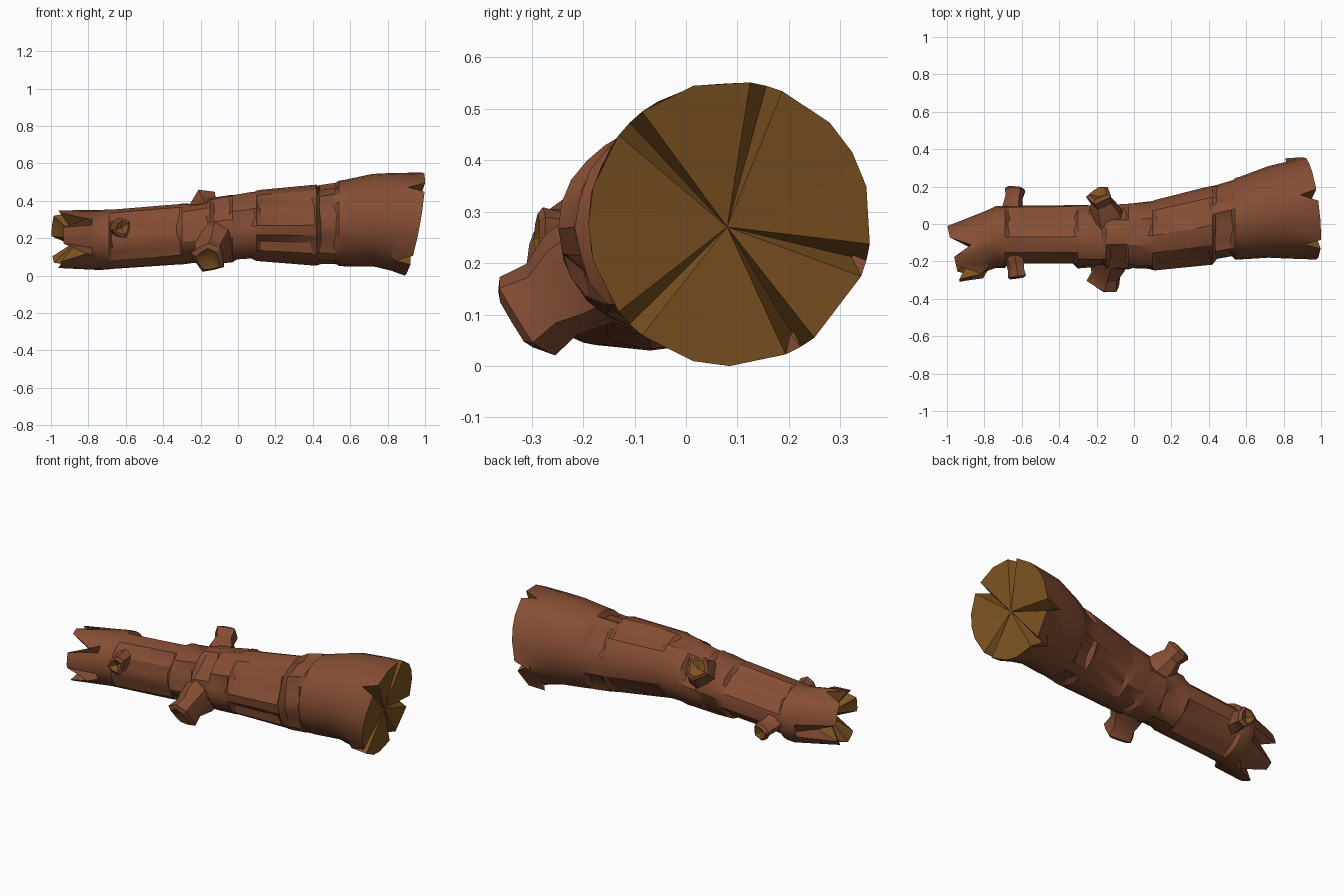
import bpy, bmesh, math, random
from mathutils import Vector

if "Cube" in bpy.data.objects:
    bpy.data.objects.remove(bpy.data.objects["Cube"])

random.seed(4)
N = 24


def material(name, col):
    m = bpy.data.materials.new(name)
    m.diffuse_color = (*col, 1)
    m.use_nodes = True
    m.node_tree.nodes["Principled BSDF"].inputs["Base Color"].default_value = m.diffuse_color
    return m


BARK = material("bark_brown", (0.235, 0.075, 0.034))
WOOD = material("cut_wood", (0.21, 0.088, 0.016))

# Main outline of the log: x, centre y, centre z, radius y, radius z
PATH = [(-0.95, -.16, .195, .15, .155), (-0.74, -.07, .19, .165, .16),
        (-0.31, -.068, .223, .168, .163), (-0.05, -.066, .25, .176, .18),
        (0.10, -.062, .267, .187, .188), (0.42, -.005, .27, .21, .216),
        (0.56, .03, .28, .22, .23), (0.72, .065, .297, .245, .247),
        (0.93, .085, .277, .275, .277)]


def section(x):
    for a, b in zip(PATH, PATH[1:]):
        if x <= b[0]:
            t = (x - a[0]) / (b[0] - a[0])
            return [p + (q - p) * t for p, q in zip(a[1:], b[1:])]
    return PATH[-1][1:]


def finish(name, bm):
    bmesh.ops.recalc_face_normals(bm, faces=bm.faces)
    me = bpy.data.meshes.new(name)
    bm.to_mesh(me)
    bm.free()
    me.materials.append(BARK)
    me.materials.append(WOOD)
    ob = bpy.data.objects.new(name, me)
    bpy.context.collection.objects.link(ob)
    bpy.ops.object.select_all(action='DESELECT')
    ob.select_set(True)
    bpy.context.view_layer.objects.active = ob
    bpy.ops.object.shade_smooth_by_angle(angle=math.radians(30))
    return ob


def bridge(bm, rings):
    for r, s in zip(rings, rings[1:]):
        n = len(r)
        for i in range(n):
            bm.faces.new((r[i], r[(i + 1) % n], s[(i + 1) % n], s[i]))


def fan(bm, ring, centre):
    c = bm.verts.new(centre)
    n = len(ring)
    for i in range(n):
        bm.faces.new((ring[i], ring[(i + 1) % n], c)).material_index = 1


def plain_ring(bm, x, depth=None, jitter=0):
    cy, cz, ry, rz = section(x)
    out = []
    for i in range(N):
        a = math.tau * i / N
        d = depth[i] if depth else 0
        out.append(bm.verts.new((x + random.uniform(-jitter, jitter),
                                 cy + (ry - d) * math.cos(a),
                                 cz + (rz - d) * math.sin(a))))
    return out


def broken_rim(bm, x, notches, depth, pull, plane):
    """Ring lying on a tilted plane, with V shaped splits."""
    cy, cz, ry, rz = section(x)
    ang = [math.tau * i / N for i in range(N)]
    cut = [0] * N
    for deg in notches:
        k = round(deg / 360 * N) % N
        ang[k - 1] += pull * math.tau / N
        ang[(k + 1) % N] -= pull * math.tau / N
        cut[k] = depth
    out = []
    for a, c in zip(ang, cut):
        y, z = cy + ry * math.cos(a), cz + rz * math.sin(a)
        px = plane(y, z)
        out.append(bm.verts.new((px - math.copysign(c, px), y, z)))
    return out


def peel(groups, amount):
    """Depth per side: listed side ranges have lost their bark."""
    d = [random.uniform(-.002, .004) for _ in range(N)]
    for a, b in groups:
        for i in range(a, b + 1):
            d[i % N] = amount * random.uniform(.7, 1.1)
    return d


# Log body: broken ends, peeled bands and raised ridges between
bm = bmesh.new()
left = broken_rim(bm, -.95, (75, 140, 210, 285, 350), .13, -.4,
                  lambda y, z: -.965 - .22 * (y + .16))
right = broken_rim(bm, .93, (352, 297, 222, 140, 75), .09, .55,
                   lambda y, z: 1 + .18 * (z - .55) - .12 * y)
rings = [left, plain_ring(bm, -.78), plain_ring(bm, -.74), plain_ring(bm, -.69)]
bands = [(-.67, -.32, ((2, 5), (9, 14), (19, 22)), .027),
         (-.23, -.17, ((4, 7), (10, 12), (15, 18), (21, 23)), .022),
         (-.13, -.05, ((1, 3), (8, 10), (14, 16)), .025),
         (-.01, .08, ((5, 6), (11, 12), (17, 20)), .018),
         (.12, .40, ((4, 5), (9, 11), (14, 14), (20, 22)), .024),
         (.44, .52, ((2, 3), (6, 8), (10, 14), (17, 18), (21, 22)), .03)]
for x0, x1, groups, amount in bands:
    d = peel(groups, amount)
    rings += [plain_ring(bm, x0, d, .008), plain_ring(bm, x1, d, .012)]
    rings.append(plain_ring(bm, x1 + .02, peel((), 0)))
rings += [plain_ring(bm, .57), plain_ring(bm, .72), plain_ring(bm, .82), right]
bridge(bm, rings)
fan(bm, left, (-.85, -.14, .195))
fan(bm, right, (.925, .08, .27))
finish("log", bm)


# Broken branch stubs, with a flared root and pale cut tip
def stub(name, base, tip, r0, r1, sides=9):
    base, tip = Vector(base), Vector(tip)
    axis = (tip - base).normalized()
    u = axis.cross(Vector((1, 0, 0))).normalized()
    v = axis.cross(u)
    bm = bmesh.new()
    rings = []
    for t, r in ((0, r0), (.45, r0 * .8), (.7, r1 * .95), (.93, r1 * 1.12), (1, r1 * .8)):
        ring = []
        for i in range(sides):
            a = math.tau * i / sides
            k = r * (1 + .1 * (-1) ** i * (t > 0)) * random.uniform(.95, 1.05)
            p = base.lerp(tip, t) + u * k * math.cos(a) + v * k * math.sin(a)
            ring.append(bm.verts.new(p))
        rings.append(ring)
    bridge(bm, rings)
    fan(bm, rings[-1], tip - axis * .025)
    finish(name, bm)


stub("front_large_stub", (-.11, -.12, .22), (-.16, -.325, .085), .125, .08)
stub("back_large_stub", (-.13, .0, .29), (-.19, .165, .415), .10, .06)
stub("front_small_stub", (-.64, -.15, .25), (-.62, -.29, .255), .06, .046, 7)
stub("back_small_stub", (-.65, .03, .18), (-.63, .195, .15), .065, .05, 7)
